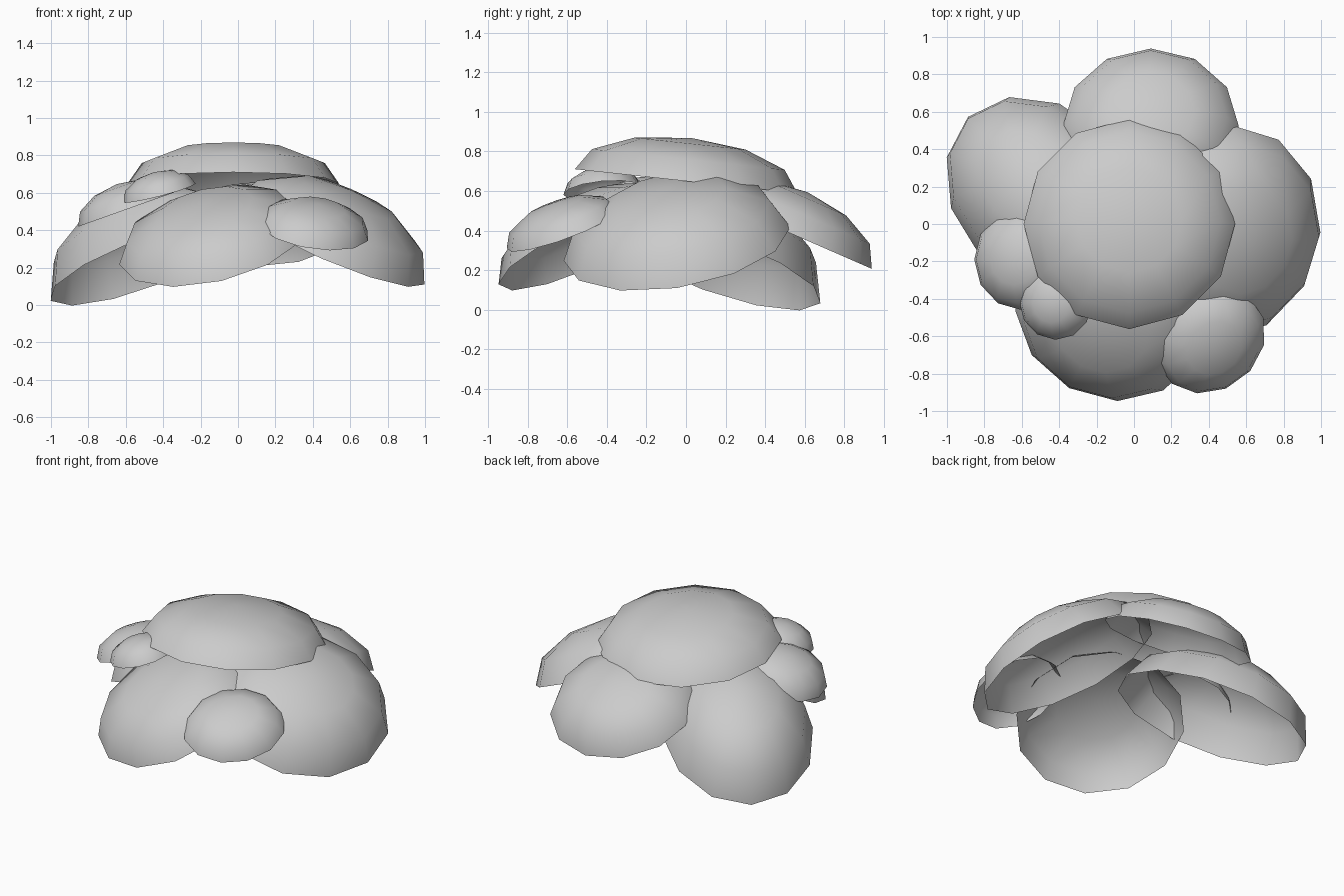
import bpy, bmesh
from mathutils import Vector, Matrix

if "Cube" in bpy.data.objects:
    bpy.data.objects.remove(bpy.data.objects["Cube"])

grey = bpy.data.materials.new("foliage_grey")
grey.use_nodes = True
colour = (0.6, 0.6, 0.6, 1)
grey.diffuse_color = colour
grey.node_tree.nodes["Principled BSDF"].inputs["Base Color"].default_value = colour


def leaf_cap(name, centre, axis, toward, size):
    """Open squashed half-sphere; 'toward' is the direction of one rim corner."""
    bm = bmesh.new()
    bmesh.ops.create_uvsphere(bm, u_segments=12, v_segments=6, radius=1)
    lower = [v for v in bm.verts if v.co.z < -0.01]
    bmesh.ops.delete(bm, geom=lower, context='VERTS')
    bmesh.ops.scale(bm, vec=size, verts=bm.verts)
    # Local frame: z along the axis, x toward the chosen rim corner
    z = Vector(axis).normalized()
    x = Vector(toward)
    x = (x - z * x.dot(z)).normalized()
    frame = Matrix((x, z.cross(x), z)).transposed().to_4x4()
    bmesh.ops.transform(bm, matrix=Matrix.Translation(centre) @ frame, verts=bm.verts)
    mesh = bpy.data.meshes.new(name)
    bm.to_mesh(mesh)
    bm.free()
    mesh.materials.append(grey)
    mesh.shade_smooth()
    obj = bpy.data.objects.new(name, mesh)
    bpy.context.collection.objects.link(obj)


# Large caps of the canopy
leaf_cap("top_cap", (-0.025, 0, 0.65), (0, 0.107, 0.994), (0, 1, 0), (0.565, 0.565, 0.22))
leaf_cap("front_cap", (-0.13, -0.475, 0.335), (-0.217, -0.407, 0.888), (-0.21, -0.39, -0.23), (0.515, 0.52, 0.235))
leaf_cap("left_cap", (0.485, -0.045, 0.333), (0.394, -0.16, 0.905), (0.5, 0, -0.22), (0.558, 0.58, 0.31))
leaf_cap("back_cap", (0.09, 0.524, 0.388), (0, 0.4, 0.916), (0, 1, -0.4), (0.452, 0.47, 0.225))
leaf_cap("back_right_cap", (-0.49, 0.155, 0.225), (-0.27, 0.25, 0.93), (-0.39, 0.41, -0.225), (0.62, 0.465, 0.385))

# Small caps around the edge
leaf_cap("right_small_cap", (-0.6, -0.19, 0.51), (-0.335, 0, 0.94), (-1, 0, 0), (0.27, 0.27, 0.145))
leaf_cap("front_right_small_cap", (-0.42, -0.42, 0.6), (-0.25, -0.09, 0.96), (-1, 0, 0), (0.2, 0.2, 0.115))
leaf_cap("front_left_small_cap", (0.407, -0.62, 0.407), (0.17, -0.35, 0.92), (0.24, -0.185, -0.115), (0.29, 0.315, 0.145))
